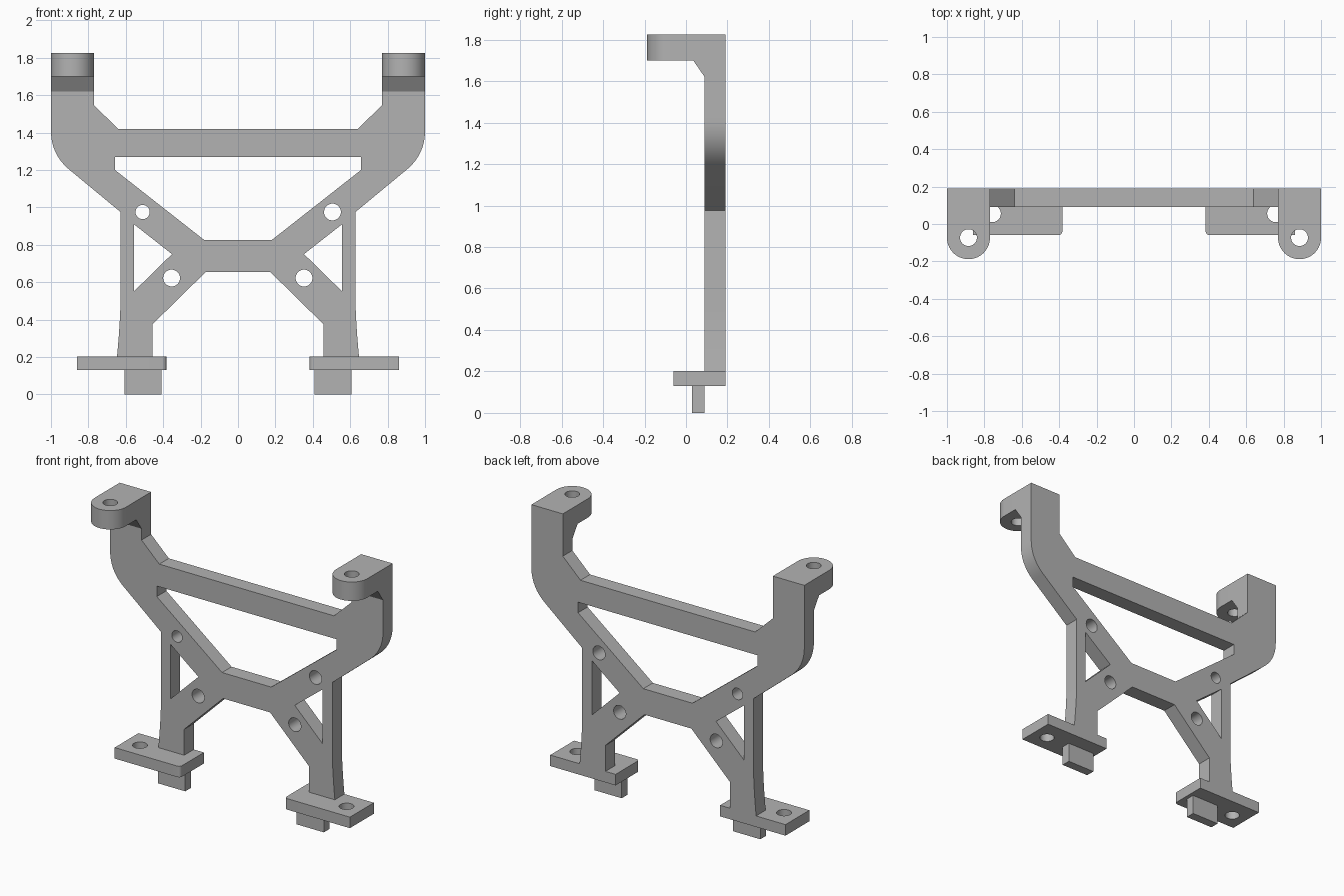
import bpy, bmesh
from math import sin, cos, pi, radians
from mathutils import Matrix, Vector

cube = bpy.data.objects.get("Cube")
if cube:
    bpy.data.objects.remove(cube, do_unlink=True)

grey = bpy.data.materials.new("plain grey")
grey.use_nodes = True
colour = (0.45, 0.45, 0.45, 1)
grey.diffuse_color = colour
grey.node_tree.nodes["Principled BSDF"].inputs["Base Color"].default_value = colour

# Profile planes: each maps (profile x, profile y, depth) to world axes
TOP = Matrix.Identity(4)
FRONT = Matrix.Rotation(pi / 2, 4, 'X')
SIDE = Matrix(((0, 0, 1, 0), (1, 0, 0, 0), (0, 1, 0, 0), (0, 0, 0, 1)))


def arc(cx, cy, r, start, end, n):
    angles = [radians(start + (end - start) * i / n) for i in range(n + 1)]
    return [(cx + r * cos(a), cy + r * sin(a)) for a in angles]


def circle(cx, cy, r):
    return arc(cx, cy, r, 0, 360, 40)[:-1]


def bend(a, b, c, n=12):
    """Smooth curve from a to c pulled towards corner b."""
    a, b, c = Vector(a), Vector(b), Vector(c)
    ts = [i / n for i in range(n + 1)]
    return [tuple(a * (1 - t) ** 2 + b * 2 * t * (1 - t) + c * t * t) for t in ts]


def flip(points):
    return [(-x, y) for x, y in reversed(points)]


def plate(name, loops, plane, low, high):
    """Extrude an outline with holes from low to high along the plane's depth."""
    curve = bpy.data.curves.new(name, 'CURVE')
    curve.dimensions = '2D'
    curve.fill_mode = 'BOTH'
    curve.extrude = (high - low) / 2
    for loop in loops:
        spline = curve.splines.new('POLY')
        spline.points.add(len(loop) - 1)
        for p, (x, y) in zip(spline.points, loop):
            p.co = (x, y, 0, 1)
        spline.use_cyclic_u = True
    temp = bpy.data.objects.new(name + " profile", curve)
    bpy.context.collection.objects.link(temp)
    bpy.context.view_layer.update()
    graph = bpy.context.evaluated_depsgraph_get()
    mesh = bpy.data.meshes.new_from_object(temp.evaluated_get(graph))
    bpy.data.objects.remove(temp, do_unlink=True)
    bm = bmesh.new()
    bm.from_mesh(mesh)
    bm.transform(plane @ Matrix.Translation((0, 0, (low + high) / 2)))
    bmesh.ops.remove_doubles(bm, verts=bm.verts, dist=0.0001)
    bmesh.ops.recalc_face_normals(bm, faces=bm.faces)
    bm.to_mesh(mesh)
    bm.free()
    mesh.materials.clear()
    mesh.materials.append(grey)
    obj = bpy.data.objects.new(name, mesh)
    bpy.context.collection.objects.link(obj)
    bpy.ops.object.select_all(action='DESELECT')
    obj.select_set(True)
    bpy.context.view_layer.objects.active = obj
    bpy.ops.object.shade_smooth_by_angle(angle=radians(30))


# Main frame: mirrored outline with window, side triangles and bolt holes
half = [(0.64, 1.42), (0.77, 1.545), (0.77, 1.825), (1, 1.825)]
half += bend((1, 1.41), (1, 1.282), (0.9, 1.2))
half += [(0.628, 0.975)] + bend((0.628, 0.5), (0.63, 0.38), (0.647, 0.2), 6)
half += [(0.457, 0.2), (0.457, 0.375), (0.172, 0.655)]
window = [(0.658, 1.27), (0.658, 1.2), (0.18, 0.825)]
triangle = [(0.557, 0.91), (0.353, 0.75), (0.557, 0.55)]
loops = [half + flip(half), window + flip(window), triangle, flip(triangle),
         circle(0.505, 0.975, 0.045), circle(-0.51, 0.975, 0.038),
         circle(0.353, 0.622, 0.045), circle(-0.355, 0.622, 0.045)]
plate("frame", loops, FRONT, -0.19, -0.09)

for side, s in (("left", 1), ("right", -1)):
    def mirrored(points):
        return points if s > 0 else flip(points)

    # Rounded mounting lug at the top, with its bracing wedge
    lug = [(1, 0.09), (0.77, 0.09)] + arc(0.885, -0.073, 0.115, 180, 360, 32)
    plate(side + "_lug", [mirrored(lug), mirrored(circle(0.885, -0.073, 0.045))],
          TOP, 1.7, 1.825)
    wedge = [(0.035, 1.7), (0.09, 1.62), (0.09, 1.7)]
    low, high = sorted((0.77 * s, s))
    plate(side + "_lug_wedge", [wedge], SIDE, low, high)

    # Foot plate with one rounded corner and a bolt hole
    foot = [(0.862, -0.06), (0.862, 0.19), (0.383, 0.19)]
    foot += arc(0.405, -0.038, 0.022, 180, 270, 8)
    plate(side + "_foot", [mirrored(foot), mirrored(circle(0.757, 0.055, 0.045))],
          TOP, 0.13, 0.203)

    # Locating tab under the foot
    tab = [(0.408, 0.03), (0.608, 0.03), (0.608, 0.09), (0.408, 0.09)]
    plate(side + "_tab", [mirrored(tab)], TOP, 0, 0.13)
